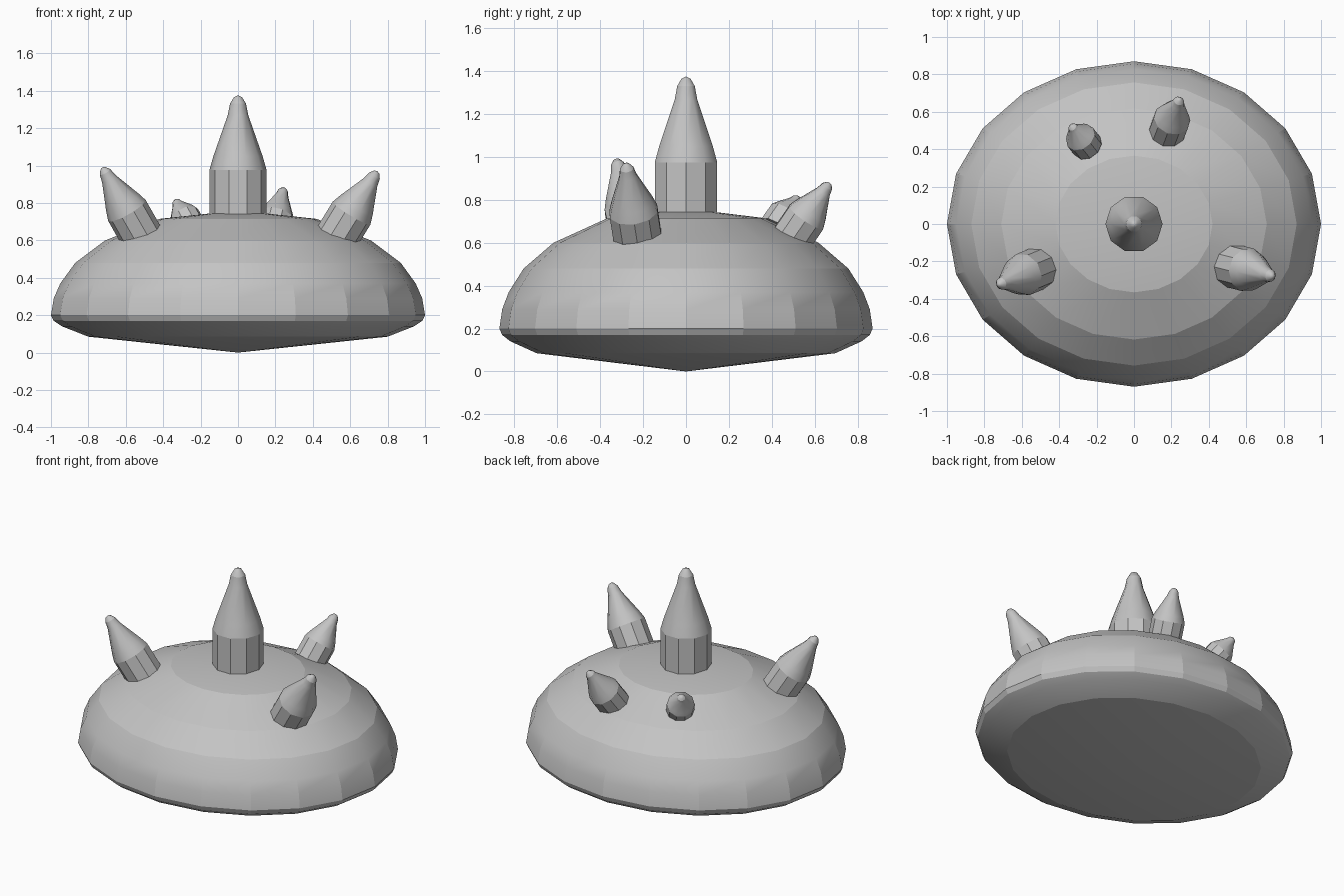
import bpy
import math
from mathutils import Vector

cube = bpy.data.objects.get("Cube")
if cube:
    bpy.data.objects.remove(cube)

grey = bpy.data.materials.new("plain grey")
grey.use_nodes = True
colour = (0.55, 0.55, 0.55, 1)
grey.diffuse_color = colour
grey.node_tree.nodes["Principled BSDF"].inputs["Base Color"].default_value = colour


def revolve(name, profile, sides, smooth_angle):
    """Spin (radius, height) points about z, with one vertex at each pole."""
    verts, faces = [(0, 0, profile[0][1])], []
    rings = profile[1:-1]
    for r, z in rings:
        for i in range(sides):
            a = math.tau * i / sides
            verts.append((r * math.cos(a), r * math.sin(a), z))
    verts.append((0, 0, profile[-1][1]))
    top, last = len(verts) - 1, 1 + (len(rings) - 1) * sides
    for i in range(sides):
        j = (i + 1) % sides
        faces.append((0, 1 + j, 1 + i))
        for k in range(len(rings) - 1):
            b = 1 + k * sides
            faces.append((b + i, b + j, b + sides + j, b + sides + i))
        faces.append((last + i, last + j, top))
    mesh = bpy.data.meshes.new(name)
    mesh.from_pydata(verts, [], faces)
    mesh.materials.append(grey)
    obj = bpy.data.objects.new(name, mesh)
    bpy.context.collection.objects.link(obj)
    bpy.ops.object.select_all(action="DESELECT")
    obj.select_set(True)
    bpy.context.view_layer.objects.active = obj
    bpy.ops.object.shade_smooth_by_angle(angle=math.radians(smooth_angle))
    return obj


# Domed oval shell with a shallow conical underside
shell_profile = [(0, 0), (0.8, 0.085), (0.94, 0.14), (0.985, 0.17), (1, 0.2),
                 (0.985, 0.29), (0.95, 0.37), (0.87, 0.48), (0.71, 0.6),
                 (0.42, 0.715), (0, 0.76)]
shell = revolve("shell", shell_profile, 20, 15)
shell.scale.y = 0.87

# Spike: straight shaft, tapered shoulder, rounded tip (unit radius and length)
spike_profile = [(0, -0.15), (1, -0.15), (1, 0.36), (0.86, 0.48), (0.36, 0.83),
                 (0.28, 0.93), (0.14, 0.985), (0, 1)]


def spike(name, base, tip, radius):
    base, axis = Vector(base), Vector(tip) - Vector(base)
    obj = revolve(name, spike_profile, 10, 30)
    obj.location = base
    obj.scale = (radius, radius, axis.length)
    obj.rotation_mode = "QUATERNION"
    obj.rotation_quaternion = Vector((0, 0, 1)).rotation_difference(axis)


spike("centre_spike", (0, 0, 0.75), (0, 0, 1.375), 0.153)
spike("front_right_spike", (-0.52, -0.24, 0.63), (-0.725, -0.325, 0.99), 0.115)
spike("front_left_spike", (0.53, -0.225, 0.62), (0.745, -0.28, 0.97), 0.118)
spike("back_left_spike", (0.18, 0.5, 0.63), (0.245, 0.67, 0.88), 0.1)
spike("back_right_spike", (-0.26, 0.43, 0.68), (-0.335, 0.525, 0.815), 0.084)
